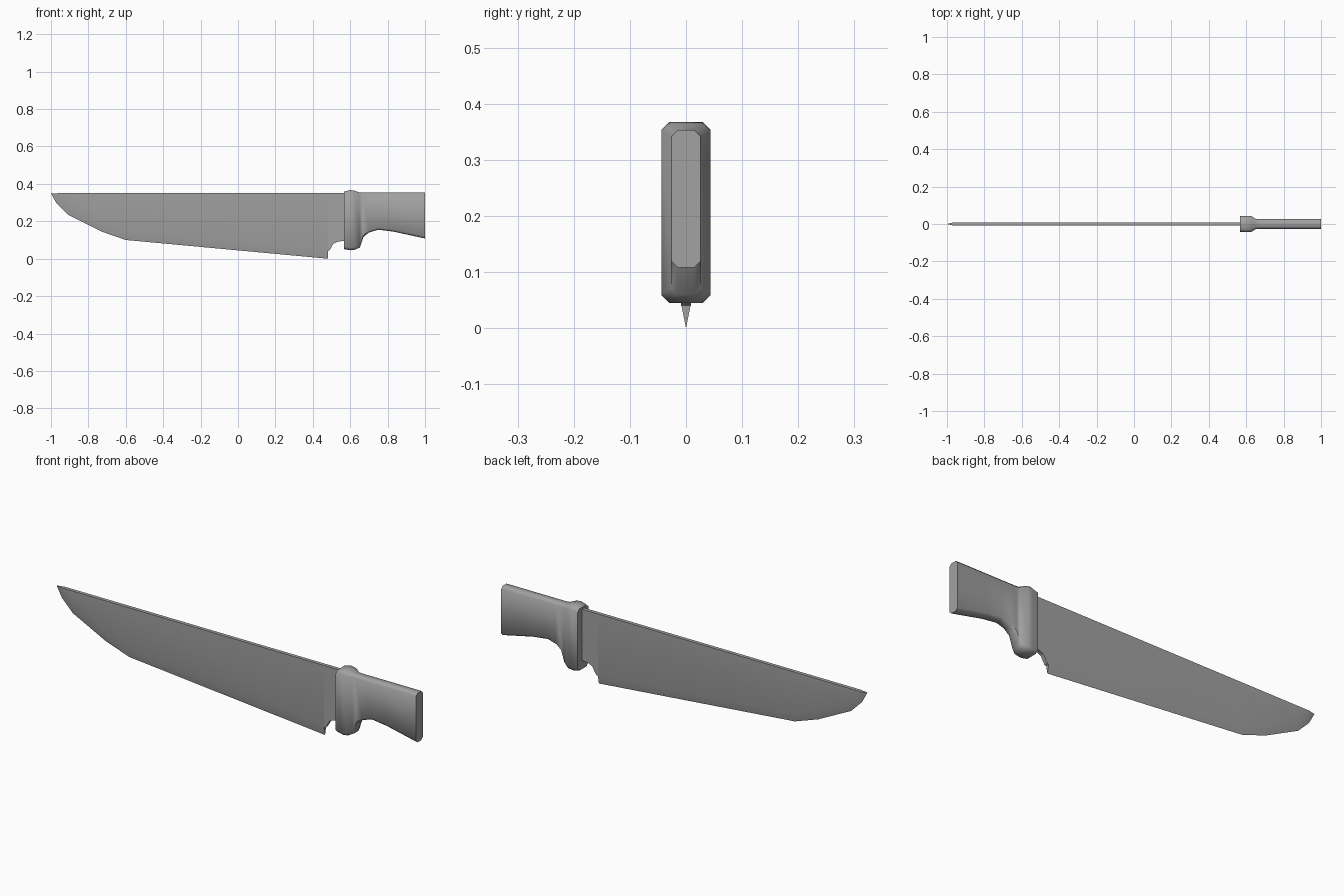
import bpy
import bmesh
from math import radians

cube = bpy.data.objects.get("Cube")
if cube:
    bpy.data.objects.remove(cube, do_unlink=True)

GREY = (0.36, 0.36, 0.36, 1)
steel = bpy.data.materials.new("steel grey")
steel.diffuse_color = GREY
steel.use_nodes = True
steel.node_tree.nodes["Principled BSDF"].inputs["Base Color"].default_value = GREY


def loft(name, sections, angle):
    """Skin a chain of equal-length closed rings and cap both ends."""
    bm = bmesh.new()
    rings = [[bm.verts.new(p) for p in ring] for ring in sections]
    for a, b in zip(rings, rings[1:]):
        for i in range(len(a)):
            j = (i + 1) % len(a)
            bm.faces.new((a[i], a[j], b[j], b[i]))
    bm.faces.new(rings[0])
    bm.faces.new(rings[-1])
    bmesh.ops.remove_doubles(bm, verts=bm.verts, dist=0.0005)
    bmesh.ops.recalc_face_normals(bm, faces=bm.faces)
    mesh = bpy.data.meshes.new(name)
    bm.to_mesh(mesh)
    bm.free()
    mesh.materials.append(steel)
    obj = bpy.data.objects.new(name, mesh)
    bpy.context.collection.objects.link(obj)
    bpy.ops.object.select_all(action="DESELECT")
    obj.select_set(True)
    bpy.context.view_layer.objects.active = obj
    bpy.ops.object.shade_smooth_by_angle(angle=radians(angle))
    return obj


# Blade: ground edge, shoulder of the bevel, and straight spine
SPINE, HALF = 0.355, 0.009


def blade_ring(edge, shoulder):
    (ex, ez), (sx, sz) = edge, shoulder
    return [(ex, 0, ez), (sx, HALF, sz), (sx, HALF, SPINE),
            (sx, -HALF, SPINE), (sx, -HALF, sz)]


loft("blade", [blade_ring(e, s) for e, s in (
    ((-1, SPINE), (-0.965, SPINE - 0.001)),
    ((-0.97, 0.30), (-0.94, 0.317)),
    ((-0.91, 0.24), (-0.885, 0.27)),
    ((-0.73, 0.15), (-0.715, 0.187)),
    ((-0.6, 0.105), (-0.59, 0.147)),
    ((0.48, 0.005), (0.48, 0.05)),
)], 30)


# Blade heel: flat stepped neck running into the guard
def neck_ring(x, z):
    return [(x, -HALF, z), (x, HALF, z), (x, HALF, SPINE), (x, -HALF, SPINE)]


loft("blade_heel", [neck_ring(x, z) for x, z in (
    (0.48, 0.045), (0.49, 0.05), (0.51, 0.085), (0.53, 0.095), (0.59, 0.105))], 30)


# Guard and handle: chamfered rectangles along the length
def grip_ring(x, half, bottom, top, c):
    side = [(half - c, bottom), (half, bottom + c), (half, top - c), (half - c, top)]
    return ([(x, y, z) for y, z in side]
            + [(x, -y, z) for y, z in reversed(side)])


loft("guard_and_handle", [grip_ring(*s) for s in (
    (0.568, 0.042, 0.056, 0.364, 0.014),
    (0.60, 0.044, 0.05, 0.372, 0.014),
    (0.625, 0.044, 0.053, 0.368, 0.014),
    (0.652, 0.027, 0.065, 0.359, 0.011),
    (0.67, 0.026, 0.12, 0.358, 0.011),
    (0.70, 0.026, 0.145, 0.358, 0.011),
    (0.75, 0.026, 0.16, 0.358, 0.011),
    (0.83, 0.026, 0.15, 0.358, 0.011),
    (1.0, 0.026, 0.113, 0.358, 0.011),
)], 50)

# Stand the lowest point on the ground
for obj in bpy.context.collection.objects:
    if obj.name in ("blade", "blade_heel", "guard_and_handle"):
        obj.location.z = -0.005
